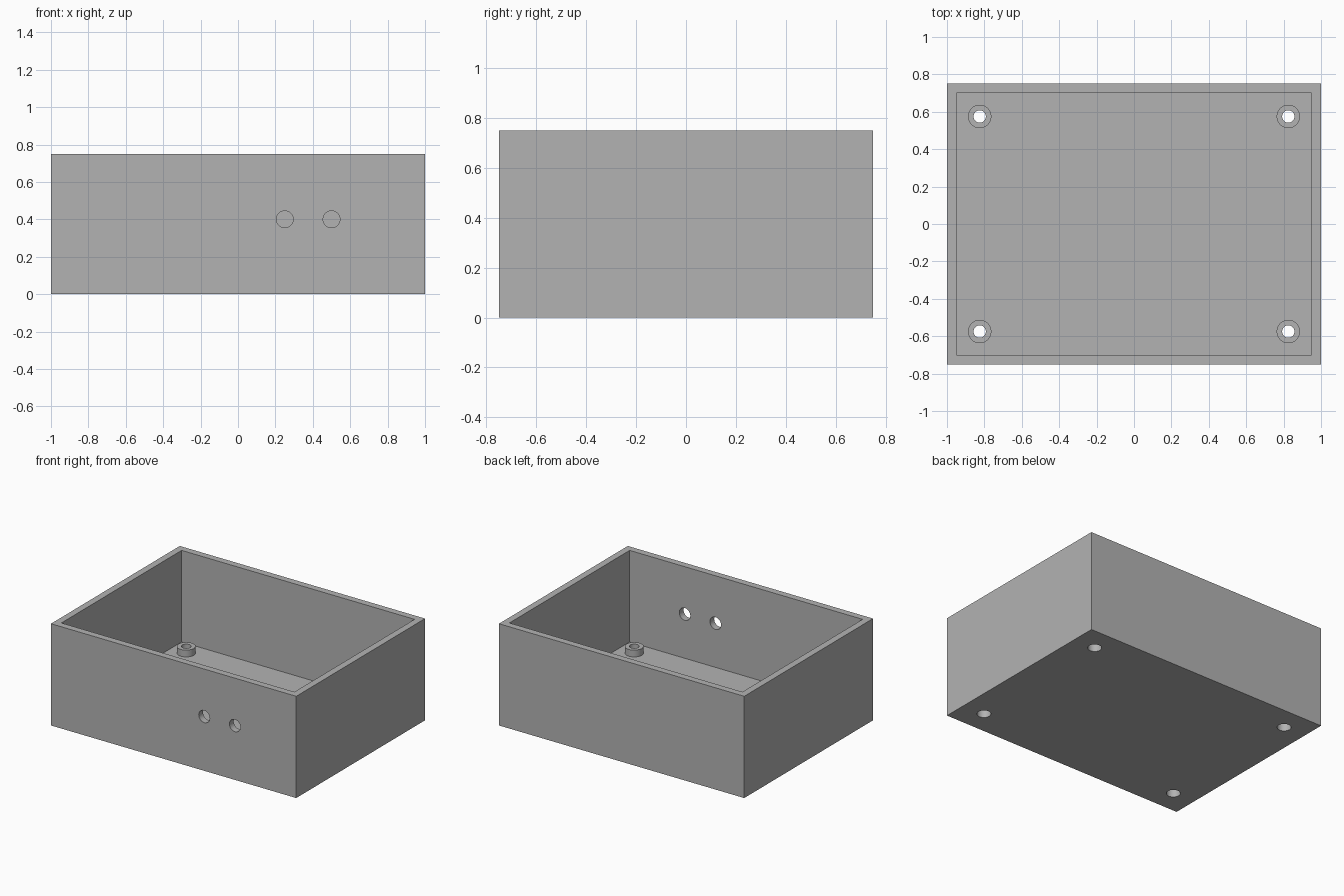
import bpy
import math

cube = bpy.data.objects.get("Cube")
if cube:
    bpy.data.objects.remove(cube, do_unlink=True)

LENGTH, DEPTH, HEIGHT = 2.0, 1.5, 0.75
WALL, FLOOR, BOSS_TOP = 0.05, 0.075, 0.125
CORNERS = [(sx * 0.825, sy * 0.575) for sx in (-1, 1) for sy in (-1, 1)]

grey = bpy.data.materials.new("plain_grey")
grey.use_nodes = True
colour = (0.45, 0.45, 0.45, 1)
grey.diffuse_color = colour
grey.node_tree.nodes["Principled BSDF"].inputs["Base Color"].default_value = colour


def box(name, size, z0):
    bpy.ops.mesh.primitive_cube_add(size=1, location=(0, 0, z0 + size[2] / 2))
    ob = bpy.context.object
    ob.name = name
    ob.scale = size
    bpy.ops.object.transform_apply(location=True, rotation=True, scale=True)
    return ob


def cylinder(name, radius, length, centre, rotation=(0, 0, 0)):
    bpy.ops.mesh.primitive_cylinder_add(vertices=48, radius=radius, depth=length,
                                        location=centre, rotation=rotation)
    ob = bpy.context.object
    ob.name = name
    bpy.ops.object.transform_apply(location=True, rotation=True, scale=True)
    return ob


def upright(name, radius, x, y, z0, z1):
    return cylinder(name, radius, z1 - z0, (x, y, (z0 + z1) / 2))


def cut(target, cutter):
    """Subtract the cutter, then discard it."""
    cutter.hide_render = True
    mod = target.modifiers.new("cut", "BOOLEAN")
    mod.operation = "DIFFERENCE"
    mod.solver = "EXACT"
    mod.object = cutter
    bpy.context.view_layer.objects.active = target
    bpy.ops.object.modifier_apply(modifier=mod.name)
    bpy.data.objects.remove(cutter, do_unlink=True)


def finish(ob):
    ob.data.materials.clear()
    ob.data.materials.append(grey)
    bpy.ops.object.select_all(action="DESELECT")
    ob.select_set(True)
    bpy.context.view_layer.objects.active = ob
    bpy.ops.object.shade_smooth_by_angle(angle=math.radians(30))


# Open-topped case
case = box("case", (LENGTH, DEPTH, HEIGHT), 0)
cut(case, box("cavity", (LENGTH - 2 * WALL, DEPTH - 2 * WALL, HEIGHT), FLOOR))

# Two cable holes in the front wall
for x in (0.25, 0.5):
    cut(case, cylinder("cable_hole", 0.045, 4 * WALL, (x, -DEPTH / 2, 0.4),
                       (math.pi / 2, 0, 0)))

# Screw head recesses through the floor, under narrower standoff rings
for i, (x, y) in enumerate(CORNERS):
    cut(case, upright("screw_recess", 0.047, x, y, -0.1, FLOOR + 0.1))
    standoff = upright(f"standoff_{i + 1}", 0.0625, x, y, FLOOR, BOSS_TOP)
    cut(standoff, upright("screw_hole", 0.033, x, y, 0, 0.2))
    finish(standoff)

finish(case)
